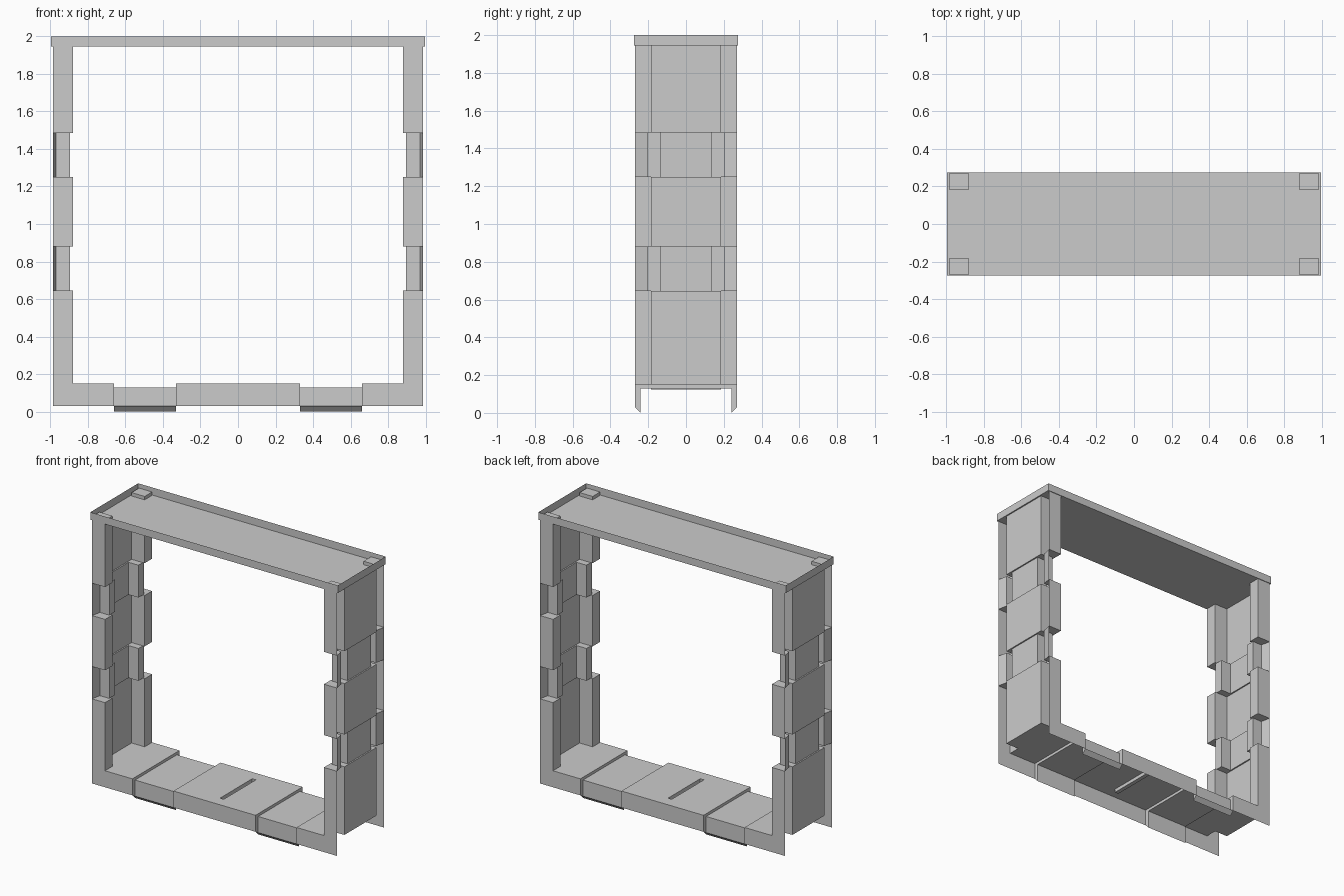
import bpy
import bmesh

cube = bpy.data.objects.get("Cube")
if cube:
    bpy.data.objects.remove(cube, do_unlink=True)

grey = bpy.data.materials.new("plain_grey")
grey.use_nodes = True
grey.diffuse_color = (0.6, 0.6, 0.6, 1)
grey.node_tree.nodes["Principled BSDF"].inputs["Base Color"].default_value = (0.6, 0.6, 0.6, 1)

W, D = 0.985, 0.27          # outer half width and half depth of the frame
RIDGE, WALL = 0.88, 0.185   # inner face and inner wall of the corner ridges
FLOOR, FOOT, TOP = 0.15, 0.03, 1.945


def polygon(bm, points):
    bm.faces.new([bm.verts.new(p) for p in points])


def sweep(bm, profile, a, b, place):
    """Sheet made by pulling an open profile from a to b."""
    for p, q in zip(profile, profile[1:]):
        polygon(bm, [place(p, a), place(q, a), place(q, b), place(p, b)])


def finish(name, bm):
    bmesh.ops.remove_doubles(bm, verts=bm.verts, dist=0.0005)
    bmesh.ops.recalc_face_normals(bm, faces=bm.faces)
    mesh = bpy.data.meshes.new(name)
    bm.to_mesh(mesh)
    bm.free()
    mesh.materials.append(grey)
    obj = bpy.data.objects.new(name, mesh)
    bpy.context.collection.objects.link(obj)
    return obj


def both(half):
    """Complete a profile (first coordinate y) with its mirrored half."""
    return half + [(-y, z) for y, z in reversed(half)]


# Side walls: folded sheet with corner ridges, stepped in at two notches
NOTCH_WEB = 0.975
full = [(W, -D), (RIDGE, -D), (RIDGE, -WALL), (W, -WALL), (W, 0)]
notched = [(W, -D), (0.97, -0.2), (0.895, -0.2), (0.895, -0.135),
           (NOTCH_WEB, -0.135), (NOTCH_WEB, 0)]
# Closing ledges between the full and the notched profile
outer_ledge = [(W, -D), (RIDGE, -D), (RIDGE, -WALL), (0.895, -WALL),
               (0.895, -0.2), (0.97, -0.2)]
inner_ledge = [(0.895, -WALL), (W, -WALL), (W, 0), (NOTCH_WEB, 0),
               (NOTCH_WEB, -0.135), (0.895, -0.135)]
levels = [FLOOR, 0.645, 0.88, 1.25, 1.485, TOP]

for side, sx in (("left", 1), ("right", -1)):
    bm = bmesh.new()
    for sy in (1, -1):
        def upright(p, z):
            return (sx * p[0], sy * p[1], z)
        for i, (a, b) in enumerate(zip(levels, levels[1:])):
            sweep(bm, notched if i % 2 else full, a, b, upright)
        for z in levels[1:-1]:
            for ledge in (outer_ledge, inner_ledge):
                polygon(bm, [upright(p, z) for p in ledge])
        # Lower corner of the flange
        sweep(bm, full[:2], FOOT, FLOOR, upright)
    finish(side + "_wall", bm)

# Base: channel open below, stepped in at two notches, with a centre groove
plain = both([(-D, FOOT), (-D, FLOOR)])
stepped = both([(-D, FOOT), (-0.24, 0), (-0.24, 0.13)])
grooved = both([(-D, FOOT), (-D, FLOOR), (-WALL, FLOOR), (-WALL, 0.125)])
web_only = both([(-WALL, FLOOR)])
riser = [(-D, FOOT), (-D, FLOOR), (0, FLOOR), (0, 0.13), (-0.24, 0.13), (-0.24, 0)]
groove_side = both([(-WALL, FLOOR), (-WALL, 0.125)])
G = 0.015

bm = bmesh.new()


def along(p, x):
    return (x, p[0], p[1])


sweep(bm, grooved, -G, G, along)
for s in (1, -1):
    polygon(bm, [along(p, s * G) for p in groove_side])
    for profile, a, b in ((plain, G, 0.33), (stepped, 0.33, 0.66),
                          (plain, 0.66, RIDGE), (web_only, RIDGE, W)):
        sweep(bm, profile, s * a, s * b, along)
    for x in (0.33, 0.66):
        for sy in (1, -1):
            polygon(bm, [(s * x, sy * y, z) for y, z in riser])
finish("base_channel", bm)

# Top tray: thin floor and upright rim
bm = bmesh.new()
TX, TY = 0.995, 0.275
corners = [(-TX, -TY), (TX, -TY), (TX, TY), (-TX, TY)]
polygon(bm, [(x, y, TOP) for x, y in corners])
sweep(bm, corners + corners[:1], TOP, 2.0, lambda p, z: (p[0], p[1], z))
finish("top_tray", bm)

# Raised pads in the tray corners, above the ridges
bm = bmesh.new()
for sx in (1, -1):
    for sy in (1, -1):
        pad = [(sx * x, sy * y) for x, y in
               ((RIDGE, WALL), (W, WALL), (W, D), (RIDGE, D))]
        polygon(bm, [(x, y, 1.97) for x, y in pad])
        sweep(bm, pad + pad[:1], TOP, 1.97, lambda p, z: (p[0], p[1], z))
finish("tray_corner_pads", bm)
